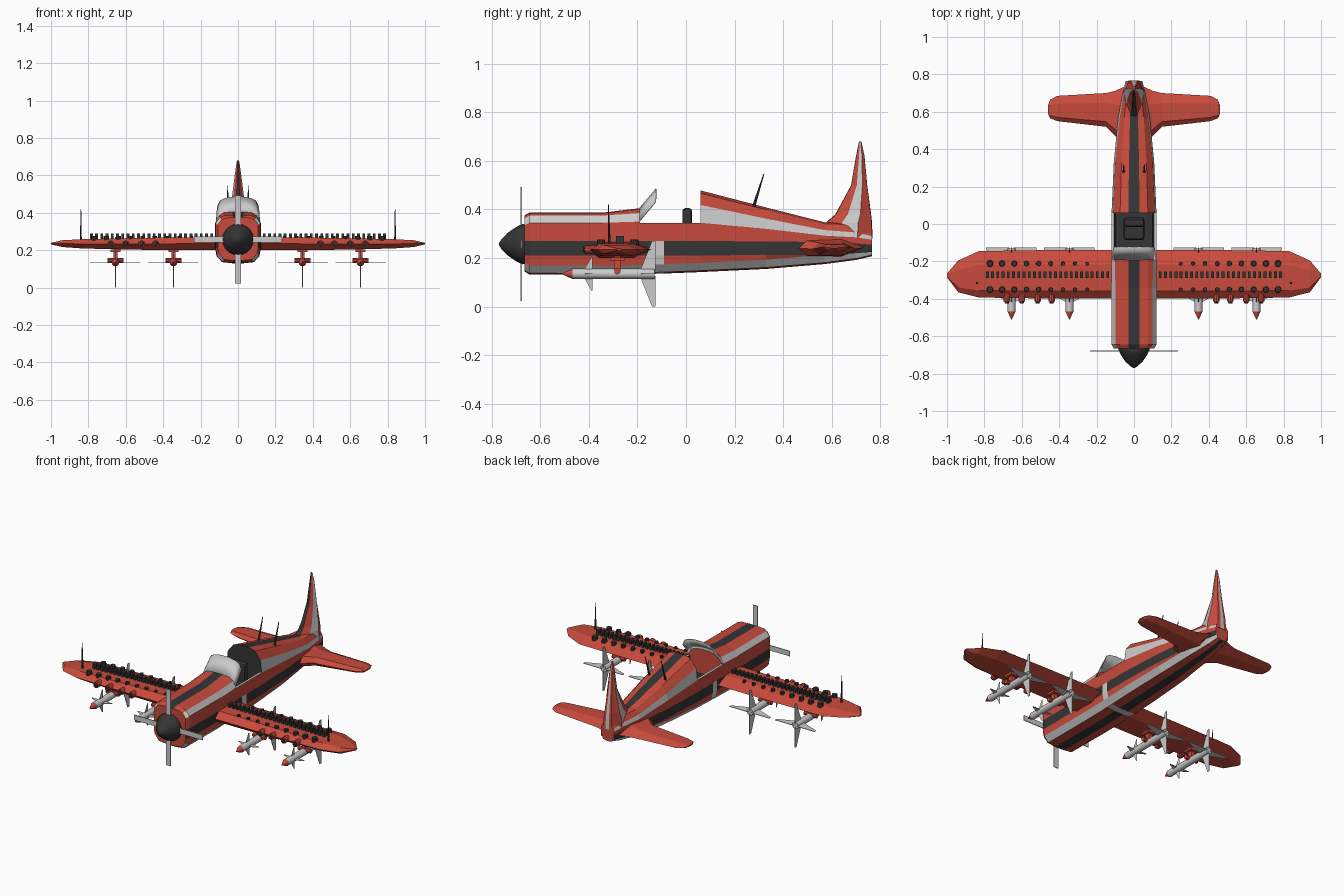
import bpy, bmesh, math
from mathutils import Matrix, Vector

if "Cube" in bpy.data.objects:
    bpy.data.objects.remove(bpy.data.objects["Cube"])

def mat(name, c):
    m = bpy.data.materials.new(name)
    m.diffuse_color = (*c, 1)
    m.use_nodes = True
    m.node_tree.nodes["Principled BSDF"].inputs["Base Color"].default_value = m.diffuse_color
    return m

RED, DARK, GREY = 0, 1, 2
MATS = [mat("red", (.58, .07, .045)), mat("dark", (.035, .035, .035)), mat("pale_grey", (.55, .55, .55))]

def finish(name, bm, smooth=False):
    bmesh.ops.recalc_face_normals(bm, faces=bm.faces)
    me = bpy.data.meshes.new(name)
    bm.to_mesh(me)
    bm.free()
    for m in MATS:
        me.materials.append(m)
    ob = bpy.data.objects.new(name, me)
    bpy.context.collection.objects.link(ob)
    if smooth:
        for p in me.polygons:
            p.use_smooth = True
        me.set_sharp_from_angle(angle=math.radians(35))
    return ob

def loft(name, rings, color=lambda i, j: RED, caps=(RED, RED), closed=True, smooth=False):
    bm = bmesh.new()
    vs = [[bm.verts.new(p) for p in r] for r in rings]
    n = len(vs[0])
    for i in range(len(vs) - 1):
        for j in range(n if closed else n - 1):
            k = (j + 1) % n
            f = bm.faces.new((vs[i][j], vs[i][k], vs[i + 1][k], vs[i + 1][j]))
            f.material_index = color(i, j)
    if closed:
        for r, c in zip((vs[0], vs[-1]), caps):
            bm.faces.new(r).material_index = c
    return finish(name, bm, smooth)

def mirror_ring(half):
    # half section starts and ends on the centre line
    return half + [(-x, y, z) for x, y, z in half[-2:0:-1]]

def lathe(name, prof, x, z, color, n=16):
    rings = [[(x + r * math.cos(a), y, z + r * math.sin(a))
              for a in (2 * math.pi * k / n for k in range(n))] for y, r in prof]
    return loft(name, rings, lambda i, j: color[i], (color[0], color[-1]), smooth=True)

def box(bm, c, s, m=RED, rot=None):
    M = Matrix.Translation(c) @ (rot or Matrix()) @ Matrix.Diagonal((*s, 1))
    g = bmesh.ops.create_cube(bm, size=1, matrix=M)
    for f in {f for v in g["verts"] for f in v.link_faces}:
        f.material_index = m

def rod(bm, a, b, r1, r2, m=RED, n=10):
    a, b = Vector(a), Vector(b)
    M = Matrix.Translation((a + b) / 2) @ (b - a).to_track_quat('Z', 'Y').to_matrix().to_4x4()
    g = bmesh.ops.create_cone(bm, cap_ends=True, segments=n, radius1=r1, radius2=r2,
                              depth=(b - a).length, matrix=M)
    for f in {f for v in g["verts"] for f in v.link_faces}:
        f.material_index = m

# Fuselage: striped lengthwise loft
STRIPES = [DARK, RED, GREY, RED, DARK, RED, GREY, RED, RED, DARK]

def stripe(i, j):
    return STRIPES[j if j < 10 else 19 - j]

def lower(y, w, zb, z1, z2, z3):
    return [(0, y, zb), (.25 * w, y, zb), (.7 * w, y, zb + .006), (.94 * w, y, zb + .038),
            (w, y, z1), (w, y, z2), (w, y, z3)]

def section(y, w, zb, z1, z2, z3, z4, zt, a):
    return mirror_ring(lower(y, w, zb, z1, z2, z3) + [
        (a * w, y, z4), (.62 * w, y, z4 + .8 * (zt - z4)), (.25 * w, y, zt), (0, y, zt)])

loft("nose_cowling", [section(*s) for s in (
    (-.665, .108, .145, .21, .27, .335, .362, .375, .82),
    (-.645, .12, .132, .21, .27, .345, .375, .387, .82),
    (-.34, .122, .13, .21, .27, .345, .375, .387, .82),
    (-.19, .12, .133, .21, .27, .35, .385, .405, .84))], stripe)

loft("rear_fuselage", [section(*s) for s in (
    (.06, .12, .142, .21, .27, .345, .418, .478, .93),
    (.33, .108, .155, .213, .268, .32, .362, .408, .93),
    (.57, .085, .175, .213, .266, .292, .315, .347, .9),
    (.70, .06, .192, .22, .26, .285, .305, .345, .9),
    (.765, .045, .207, .225, .255, .275, .29, .31, .9))], stripe, (DARK, RED))

# Open cockpit tub with a pale belly band
def tub(y, zb):
    return mirror_ring(lower(y, .12, zb, .21, .27, .345) + [
        (.106, y, .345), (.1, y, .25), (.03, y, .25), (0, y, .25)])

loft("cockpit_tub", [tub(-.19, .133), tub(-.13, .135), tub(-.09, .136), tub(.06, .142)],
     lambda i, j: DARK if 6 < j < 13 else GREY if i == 1 and (j < 5 or j > 14) else stripe(i, j))

# Seat
bm = bmesh.new()
box(bm, (0, -.025, .275), (.11, .12, .05), DARK)
box(bm, (0, .005, .33), (.11, .04, .15), DARK)
seat = finish("seat", bm)
bev = seat.modifiers.new("bevel", 'BEVEL')
bev.width = .012
bev.segments = 2

# Slanted windscreen
arch = [(.118, .352), (.102, .385), (.075, .398), (.03, .406)]
arch += [(-x, z) for x, z in arch[::-1]]
ws = loft("windscreen", [[(x, -.192, z) for x, z in arch],
                         [(x * .95, -.125, z + .08) for x, z in arch]],
          lambda i, j: GREY, closed=False, smooth=True)
ws.modifiers.new("thickness", 'SOLIDIFY').thickness = .005

# Tail fin: sections stacked upward
def fin_ring(z, y0, y1, t):
    c = y1 - y0
    return mirror_ring([(0, y0, z), (.25 * t, y0 + .02 * c, z), (.75 * t, y0 + .35 * c, z),
                        (t, y0 + .7 * c, z), (.5 * t, y1 - .01 * c, z), (.2 * t, y1, z), (0, y1, z)])

FIN = [DARK, RED, GREY, RED, RED, GREY]
loft("tail_fin", [fin_ring(*s) for s in (
    (.28, .56, .768, .06), (.345, .575, .766, .054), (.38, .615, .762, .048),
    (.50, .68, .746, .03), (.62, .70, .735, .015), (.68, .712, .722, .006))],
    lambda i, j: FIN[j if j < 6 else 11 - j])

# Wings and tailplanes: six-sided sections along x
def foil(x, yf, yb, h, z):
    c = yb - yf
    return [(x, yf, z), (x, yf + .15 * c, z + h), (x, yb - .3 * c, z + h),
            (x, yb, z), (x, yb - .3 * c, z - h), (x, yf + .15 * c, z - h)]

def mirrored(name, stations):
    for s, side in ((1, "right"), (-1, "left")):
        loft(f"{side}_{name}", [foil(s * x, *r) for x, *r in stations])

mirrored("wing", [(.09, -.398, -.14, .035, .235), (.5, -.398, -.14, .032, .234),
                  (.83, -.393, -.145, .025, .234), (.94, -.365, -.195, .018, .235),
                  (1, -.285, -.265, .004, .235)])
mirrored("tailplane", [(.04, .40, .74, .04, .245), (.10, .47, .712, .03, .24),
                       (.15, .52, .70, .026, .237), (.41, .55, .685, .015, .243),
                       (.448, .565, .665, .01, .245), (.46, .59, .635, .004, .245)])

# Wing fittings: studs, ridge of blocks, guns, aerials
for s, side in ((1, "right"), (-1, "left")):
    bm = bmesh.new()
    for k in range(9):
        x, r = s * (.25 + .065 * k), .011 + .001 * k
        for y in (-.212, -.35):
            rod(bm, (x, y, .25), (x, y, .277), r, r * .8, DARK)
    for k in range(24):
        box(bm, (s * (.14 + .028 * k), -.272, .265), (.015, .034, .05), DARK)
    finish(side + "_wing_studs", bm)
    bm = bmesh.new()
    for x in (.44, .515, .6, .68):
        rod(bm, (s * x, -.36, .235), (s * x, -.415, .235), .018, .018)
        rod(bm, (s * x, -.41, .235), (s * x, -.424, .235), .013, .011, DARK)
    finish(side + "_wing_guns", bm)
    bm = bmesh.new()
    rod(bm, (s * .84, -.315, .24), (s * .84, -.32, .42), .006, .002, DARK, 6)
    rod(bm, (s * .055, .275, .40), (s * .055, .32, .545), .007, .002, DARK, 6)
    finish(side + "_aerials", bm)

# Spinner and four-blade propeller
lathe("spinner", [(-.65, .08), (-.675, .083), (-.70, .07), (-.735, .046), (-.76, .02), (-.77, .004)],
      0, .257, [DARK] * 5, 20)
bm = bmesh.new()
for k in range(4):
    R = Matrix.Rotation(k * math.pi / 2, 4, 'Y')
    box(bm, Vector((0, -.678, .257)) + R @ Vector((0, 0, .135)), (.032, .005, .2), GREY, R)
finish("propeller_blades", bm)

# Rockets under the wings
def plates(bm, x, z, outline, m):
    for k in range(4):
        R = Matrix.Rotation(k * math.pi / 2, 3, 'Y')
        sides = [[bm.verts.new(Vector((x, 0, z)) + R @ Vector((t, y, r))) for y, r in outline]
                 for t in (-.0015, .0015)]
        n = len(outline)
        faces = sides + [[sides[0][i], sides[0][(i + 1) % n], sides[1][(i + 1) % n], sides[1][i]]
                         for i in range(n)]
        for f in faces:
            bm.faces.new(f).material_index = m

for i, x in enumerate((-.655, -.345, .345, .655), 1):
    z = .135
    lathe(f"rocket_{i}_body", [(-.51, .002), (-.468, .021), (-.465, .021), (-.13, .021)],
          x, z, [RED, GREY, GREY], 12)
    bm = bmesh.new()
    plates(bm, x, z, [(-.19, .01), (-.14, .135), (-.125, .135), (-.125, .01)], GREY)
    plates(bm, x, z, [(-.42, .015), (-.39, .068), (-.385, .068), (-.385, .015)], GREY)
    finish(f"rocket_{i}_fins", bm)
    bm = bmesh.new()
    box(bm, (x, -.283, .178), (.022, .028, .07))
    box(bm, (x, -.283, .196), (.055, .06, .014))
    rod(bm, (x - .042, -.283, .145), (x + .042, -.283, .145), .013, .013)
    finish(f"rocket_{i}_pylon", bm)
